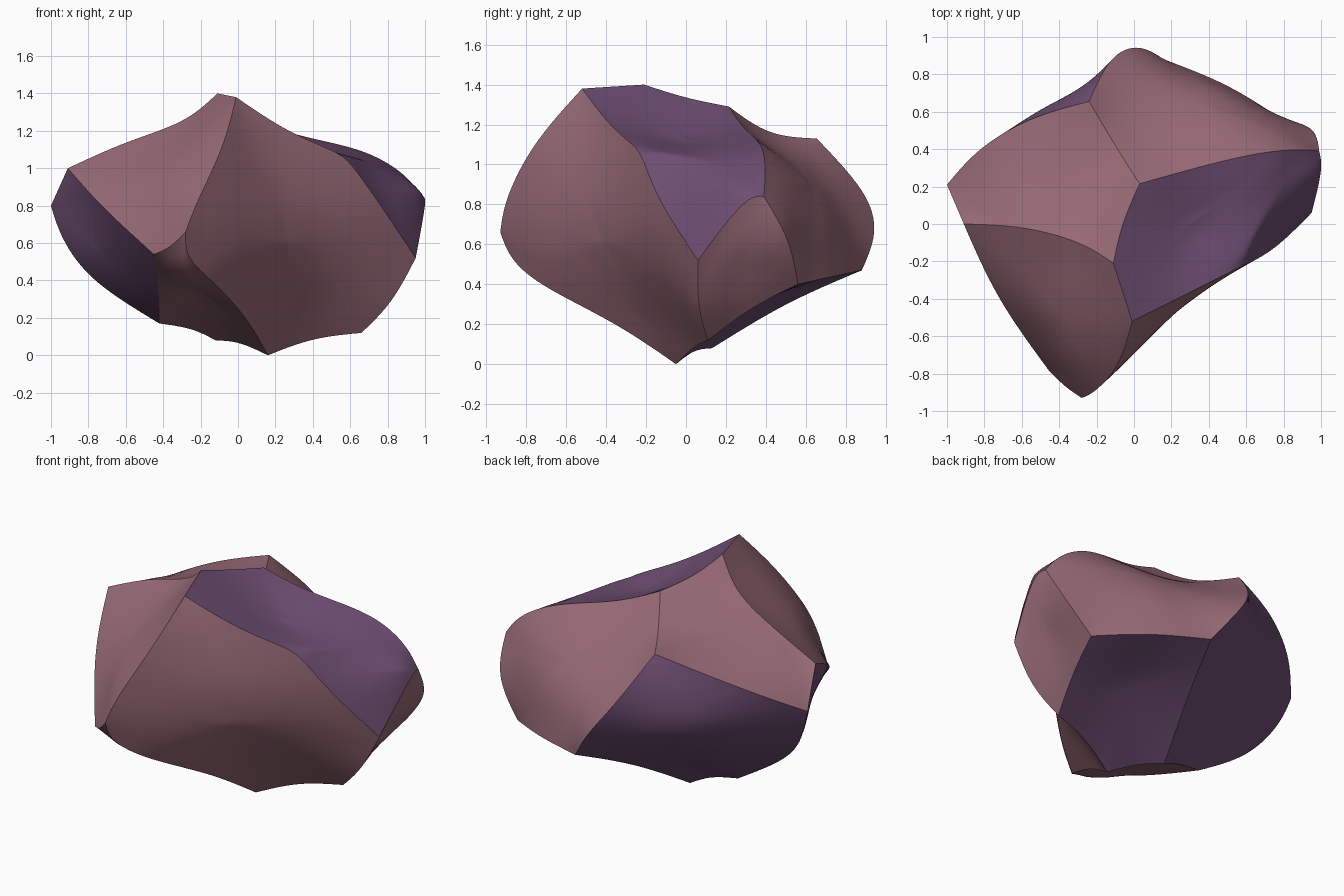
import bpy, bmesh
from mathutils import Vector

if "Cube" in bpy.data.objects:
    bpy.data.objects.remove(bpy.data.objects["Cube"])

# Sharp corners of the rock
corners = {
    'A': (-.24, .655, 1.13), 'B': (.03, .215, 1.29), 'C': (-.11, -.21, 1.40),
    'D': (-.01, -.52, 1.38), 'E': (.57, -.23, 1.07), 'F': (.99, .39, .84),
    'G': (-.91, 0, 1.0), 'H': (-1, .21, .80), 'J': (.16, .88, .47),
    'K': (-.28, -.93, .66), 'L': (.95, .06, .52), 'M': (.79, .56, .40),
    'N': (-.45, -.79, .54), 'O': (-.42, .08, .17), 'Q': (.66, .11, .12),
    'R': (-.12, .13, .08), 'S': (.16, -.05, 0), 'T': (.66, 0, 1.05),
    'W': (.9, .4, .97)}

# Points that bend the ridges between two corners
ridges = {
    'AB': [(-.1, .42, 1.16)], 'AH': [(-.55, .56, 1.04), (-.82, .4, .92)],
    'AJ': [(-.12, .88, .87), (.03, .94, .66)],
    'BC': [(-.06, 0, 1.335)], 'BW': [(.3, .29, 1.18), (.65, .375, 1.10)],
    'CG': [(-.3, -.1, 1.25), (-.6, -.02, 1.14)],
    'DE': [(.27, -.38, 1.20)], 'DK': [(-.085, -.75, 1.11), (-.21, -.89, .84)],
    'EL': [(.75, -.13, .82)], 'FL': [(1.0, .28, .80)], 'FM': [(.95, .51, .62)],
    'GN': [(-.72, -.4, .79)], 'HO': [(-.93, .17, .62), (-.76, .09, .395)],
    'JM': [(.5, .74, .44)], 'JR': [(.02, .5, .30)],
    'KN': [(-.365, -.87, .58)],
    'KS': [(-.26, -.86, .52), (-.12, -.69, .38), (.04, -.35, .2)],
    'LQ': [(.82, .065, .29)], 'MQ': [(.73, .33, .28)],
    'NO': [(-.425, -.4, .35)], 'OR': [(-.25, .1, .14)],
    'QS': [(.4, .04, .085)], 'RS': [(.01, .04, .065)]}

soft = {'TW': 0.05, 'ET': 0.35}      # folds that fade out

# Chipped faces: corner loop, points on the surface, colour (0 pink, 1 purple)
chips = [
    ('CBWTED', [(.33, -.03, 1.11)], 1), ('ETWFL', [(.87, .09, .86)], 1),
    ('GCDKN', [(-.44, -.5, .96), (-.34, -.76, .84)], 0),
    ('DELQSK', [(.28, -.42, .67)], 0), ('FLQM', [(.88, .3, .5)], 0),
    ('ABWFMJ', [(.45, .73, .72), (.76, .57, .74), (.4, .53, 1.0)], 0),
    ('CBAHG', [(-.45, .24, 1.11)], 0), ('NKSRO', [(-.19, -.38, .32)], 0),
    ('GNOH', [(-.70, -.18, .55)], 1),
    ('AJROH', [(-.47, .66, .83), (-.4, .5, .5)], 1),
    ('MJRSQ', [(.38, .42, .34)], 1)]


def material(name, rgb):
    m = bpy.data.materials.new(name)
    m.diffuse_color = (*rgb, 1)
    m.use_nodes = True
    m.node_tree.nodes["Principled BSDF"].inputs["Base Color"].default_value = m.diffuse_color
    return m


def solve(a, b):
    """Gaussian elimination for a small linear system."""
    n = len(b)
    a = [row + [v] for row, v in zip(a, b)]
    for i in range(n):
        p = max(range(i, n), key=lambda r: abs(a[r][i]))
        a[i], a[p] = a[p], a[i]
        for r in range(n):
            if r != i:
                k = a[r][i] / a[i][i]
                a[r] = [x - k * y for x, y in zip(a[r], a[i])]
    return [a[i][n] / a[i][i] for i in range(n)]


def fitted_surface(points, mean, normal):
    """Smooth height field over a chip's plane through all given points."""
    def split(p):
        h = (p - mean).dot(normal)
        return p - normal * h, h
    flat, heights = zip(*[split(p) for p in points])
    rows = [[(p - q).length ** 1.5 for q in flat] + [1.0] for p in flat]
    rows.append([1.0] * len(flat) + [0.0])
    w = solve(rows, list(heights) + [0.0])

    def surface(p):
        p = split(p)[0]
        return p + normal * (w[-1] + sum(k * (p - q).length ** 1.5 for k, q in zip(w, flat)))
    return surface


bm = bmesh.new()
crease = bm.edges.layers.float.new('crease_edge')
corner_v = {k: bm.verts.new(p) for k, p in corners.items()}
ridge_v = {}
for key, pts in ridges.items():
    line = [Vector(p) for p in (corners[key[0]], *pts, corners[key[1]])]
    # overshoot a little, since subdivision pulls the curve in
    ridge_v[key] = [bm.verts.new(p + (p - (a + b) / 2) * .4)
                    for a, p, b in zip(line, line[1:], line[2:])]


def path(a, b):
    """Vertices from corner a up to, but without, corner b."""
    if a < b:
        return [corner_v[a]] + ridge_v.get(a + b, [])
    return [corner_v[a]] + ridge_v.get(b + a, [])[::-1]


# Fill each chip with rings that follow its fitted surface
for loop, hints, colour in chips:
    segs = [(a, b, path(a, b)) for a, b in zip(loop, loop[1:] + loop[0])]
    ring = [v for s in segs for v in s[2]]
    n = len(ring)
    mean = sum((v.co for v in ring), Vector()) / n
    normal = sum(((ring[i - 1].co - mean).cross(ring[i].co - mean) for i in range(n)), Vector()).normalized()
    surface = fitted_surface([v.co for v in ring] + [Vector(h) for h in hints], mean, normal)
    outer, faces = ring, []
    for t in (.25, .5, .75):
        inner = [bm.verts.new(surface(v.co.lerp(mean, t))) for v in ring]
        for i in range(n):
            j = (i + 1) % n
            faces.append(bm.faces.new((outer[i], outer[j], inner[j], inner[i])))
        outer = inner
    centre = bm.verts.new(surface(mean))
    faces += [bm.faces.new((outer[i], outer[(i + 1) % n], centre)) for i in range(n)]
    for f in faces:
        f.material_index = colour
        f.smooth = True
    for a, b, vs in segs:
        amount = soft.get(min(a, b) + max(a, b), 1.0)
        for v, w in zip(vs, vs[1:] + [corner_v[b]]):
            e = bm.edges.get((v, w))
            e[crease] = amount
            e.smooth = amount < 1
bmesh.ops.recalc_face_normals(bm, faces=bm.faces)

mesh = bpy.data.meshes.new('rock')
bm.to_mesh(mesh)
bm.free()
rock = bpy.data.objects.new('rock', mesh)
bpy.context.collection.objects.link(rock)
mesh.materials.append(material('dusty pink stone', (.31, .145, .18)))
mesh.materials.append(material('purple stone', (.155, .077, .168)))

# Round the chips while the ridges stay crisp
sub = rock.modifiers.new('rounding', 'SUBSURF')
sub.levels = sub.render_levels = 3
